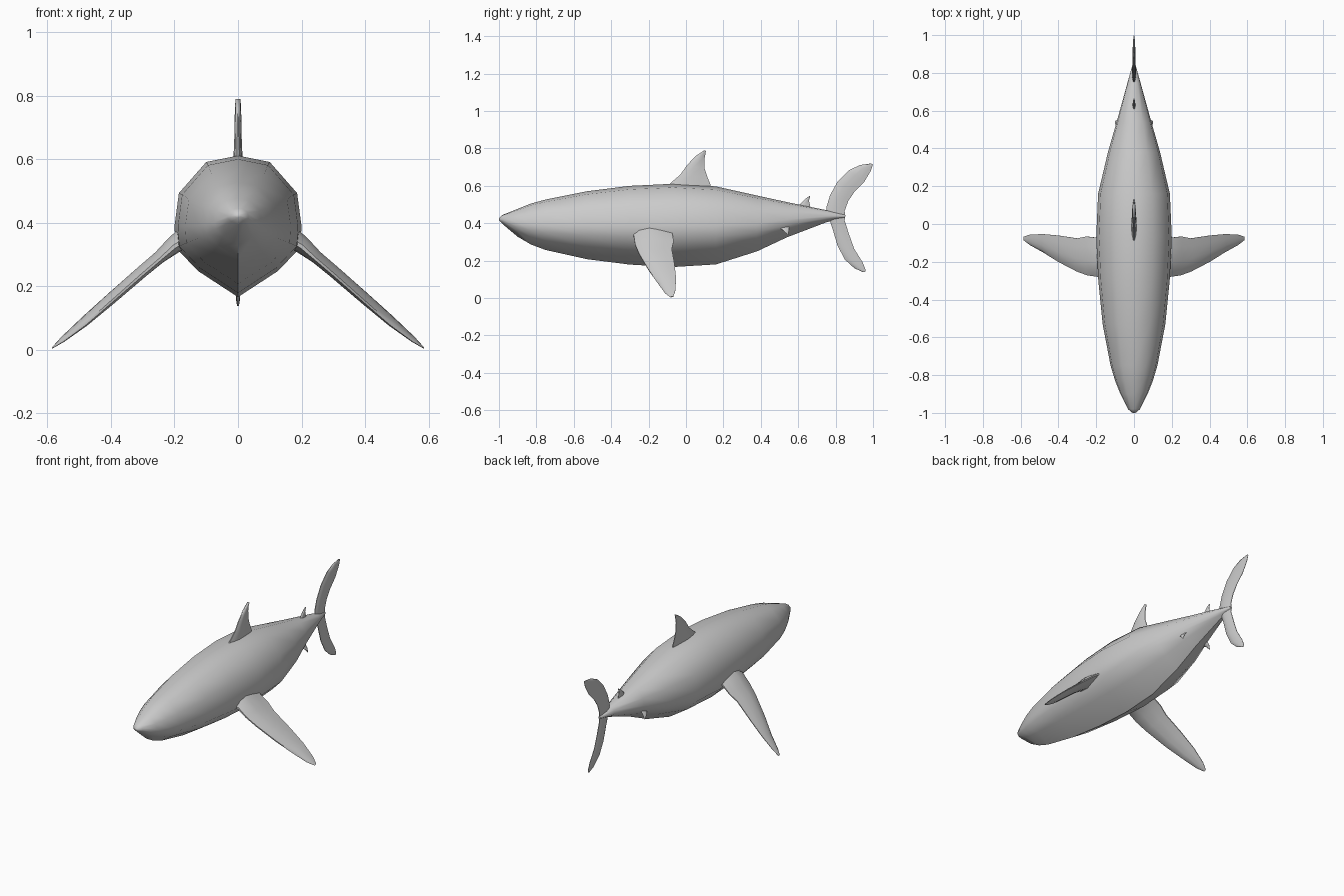
import bpy, bmesh, math
from mathutils import Vector


def loft(name, rings, mirror=False):
    """Skin a list of equal-length closed rings and cap both ends."""
    bm = bmesh.new()
    loops = [[bm.verts.new(p) for p in ring] for ring in rings]
    n = len(loops[0])
    for a, b in zip(loops, loops[1:]):
        for i in range(n):
            j = (i + 1) % n
            bm.faces.new((a[i], a[j], b[j], b[i]))
    bm.faces.new(loops[0])
    bm.faces.new(loops[-1])
    if mirror:
        both = bmesh.ops.duplicate(bm, geom=bm.verts[:] + bm.edges[:] + bm.faces[:])
        for v in both["geom"]:
            if isinstance(v, bmesh.types.BMVert):
                v.co.x *= -1
    bmesh.ops.recalc_face_normals(bm, faces=bm.faces[:])
    mesh = bpy.data.meshes.new(name)
    bm.to_mesh(mesh)
    bm.free()
    obj = bpy.data.objects.new(name, mesh)
    bpy.context.collection.objects.link(obj)
    bpy.context.view_layer.objects.active = obj
    bpy.ops.object.select_all(action='DESELECT')
    obj.select_set(True)
    bpy.ops.object.shade_smooth_by_angle(angle=math.radians(55))
    return obj


def fin(name, stations, normal, mirror=False):
    """Stations are (leading point, trailing point, half thickness)."""
    nrm = Vector(normal).normalized()
    rings = []
    for lead, trail, t in stations:
        a, b = Vector(lead), Vector(trail)
        prof = ((0, .2), (.15, .75), (.4, 1), (.75, .6), (1, .15))
        up = [a.lerp(b, f) + nrm * t * h for f, h in prof]
        down = [a.lerp(b, f) - nrm * t * h for f, h in reversed(prof)]
        rings.append(up + down)
    return loft(name, rings, mirror)


def flat_fin(name, rows):
    """Upright fin on the centre plane: (lead y, z, trail y, z, half thickness)."""
    return fin(name, [((0, a, b), (0, c, d), t) for a, b, c, d, t in rows], (1, 0, 0))


# Body: y, top z, bottom z, half width
body = [(-1, .428, .415, .008), (-.98, .445, .395, .032), (-.9, .477, .328, .072),
        (-.83, .505, .287, .1), (-.75, .527, .257, .124), (-.53, .571, .208, .166),
        (-.3, .6, .179, .189), (-.07, .611, .166, .2), (.16, .597, .18, .19),
        (.38, .548, .25, .138), (.54, .513, .325, .092), (.75, .47, .405, .034),
        (.85, .445, .43, .006)]
half = [(.5, .955), (.93, .735), (1, .5), (.98, .35), (.63, .185)]
section = [(0, 1)] + half + [(0, 0)] + [(-x, z) for x, z in reversed(half)]
loft("body", [[(x * w, y, lo + z * (hi - lo)) for x, z in section]
              for y, hi, lo, w in body])

# Pectoral fins, swept down and out
fin("pectoral_fins", [
    ((.15, -.285, .355), (.15, -.065, .365), .04),
    ((.2, -.278, .325), (.2, -.072, .34), .028),
    ((.245, -.272, .285), (.25, -.066, .302), .02),
    ((.3, -.252, .238), (.3, -.076, .262), .019),
    ((.4, -.2, .15), (.4, -.061, .178), .017),
    ((.48, -.15, .08), (.485, -.053, .105), .013),
    ((.55, -.112, .027), (.555, -.057, .04), .007),
    ((.585, -.085, .005), (.585, -.068, .007), .002)],
    (.64, 0, .77), mirror=True)

# Dorsal fins
flat_fin("dorsal_fin", [
    (-.11, .585, .132, .585, .016), (-.085, .613, .13, .61, .014),
    (-.03, .66, .115, .645, .012), (.005, .71, .1, .69, .011),
    (.05, .758, .098, .74, .01), (.098, .79, .107, .787, .008)])
flat_fin("second_dorsal_fin", [
    (.6, .485, .668, .475, .008), (.612, .505, .662, .5, .007),
    (.637, .53, .657, .523, .006), (.66, .546, .665, .544, .003)])

# Pelvic fins
fin("pelvic_fins", [
    ((.075, .49, .38), (.07, .55, .39), .006),
    ((.096, .52, .362), (.09, .55, .362), .005),
    ((.1, .542, .338), (.098, .547, .336), .002)],
    (.9, 0, .4), mirror=True)

# Tail fin, upper lobe down to lower lobe
flat_fin("tail_fin", [
    (.99, .72, .999, .714, .003), (.93, .711, .988, .68, .006),
    (.87, .683, .952, .62, .008), (.81, .622, .9, .567, .009),
    (.77, .55, .868, .52, .01), (.752, .49, .848, .465, .011),
    (.75, .438, .852, .44, .011), (.77, .41, .848, .415, .011),
    (.785, .365, .872, .34, .01), (.81, .28, .9, .262, .009),
    (.85, .205, .945, .19, .008), (.9, .16, .961, .15, .006),
    (.945, .139, .957, .138, .003)])
